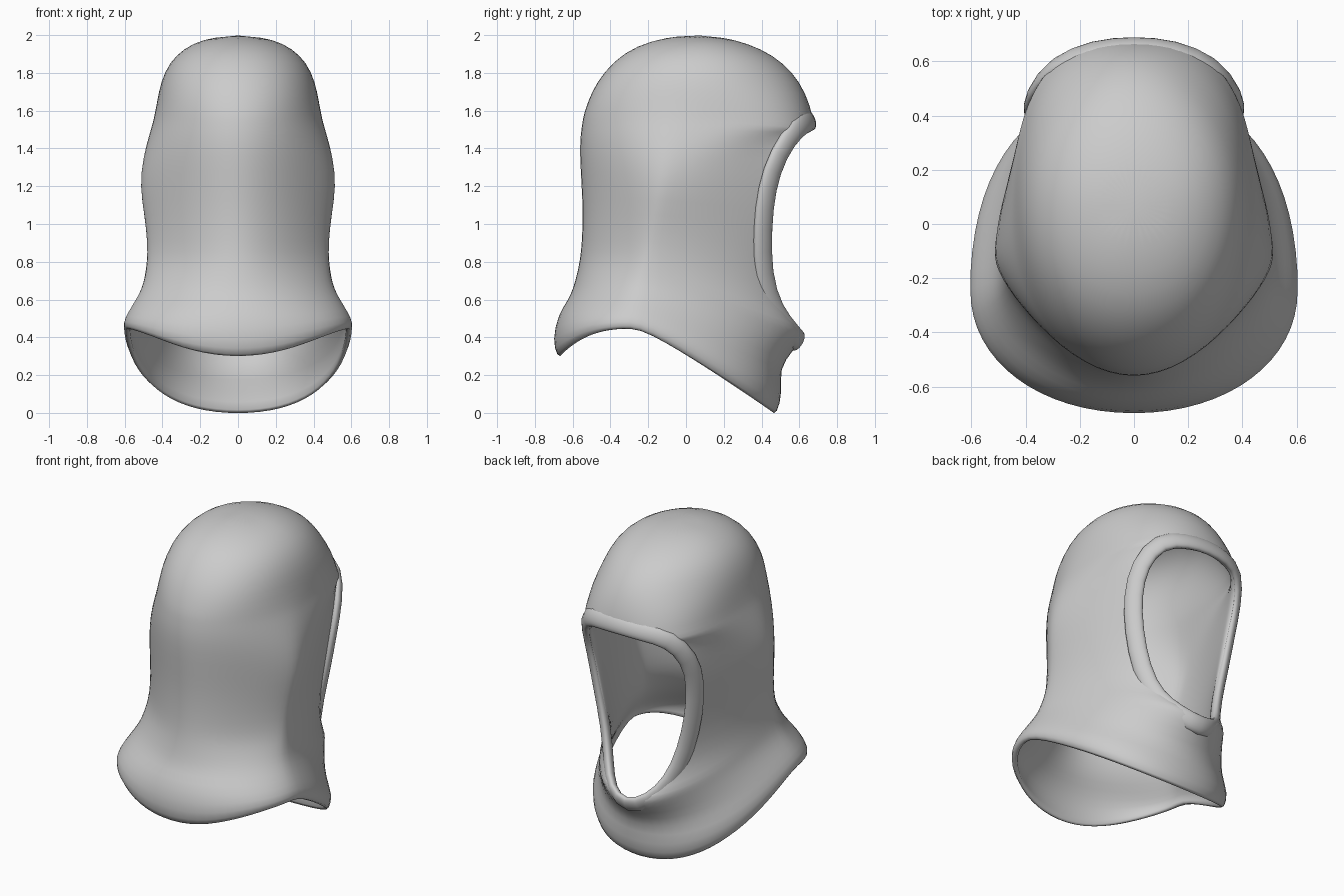
import bpy, bmesh, math
from mathutils import Vector

if "Cube" in bpy.data.objects:
    bpy.data.objects.remove(bpy.data.objects["Cube"])

cloth = bpy.data.materials.new("grey_cloth")
cloth.diffuse_color = (0.6, 0.6, 0.6, 1)
cloth.use_nodes = True
cloth.node_tree.nodes["Principled BSDF"].inputs["Base Color"].default_value = cloth.diffuse_color

# Half rows, hem to crown: front end x, y, z | side half-width, z | back y, z
ROWS = [
    (0, .485, -.012, .60, .44, -.685, .29),
    (0, .515, .11, .615, .48, -.71, .385),
    (0, .495, .23, .585, .54, -.68, .52),
    (0, .57, .33, .54, .61, -.625, .60),
    (0, .635, .405, .51, .67, -.60, .66),
    (.13, .595, .455, .495, .73, -.58, .735),
    (.21, .505, .56, .485, .80, -.565, .81),
    (.265, .45, .74, .48, .90, -.555, .90),
    (.32, .45, .98, .497, 1.05, -.55, 1.05),
    (.345, .47, 1.18, .522, 1.20, -.557, 1.20),
    (.345, .525, 1.35, .505, 1.35, -.567, 1.37),
    (.285, .615, 1.475, .472, 1.47, -.563, 1.47),
    (.15, .672, 1.50, .455, 1.53, -.552, 1.54),
    (0, .685, 1.51, .445, 1.57, -.545, 1.58),
    (0, .66, 1.63, .43, 1.65, -.522, 1.65),
    (0, .605, 1.755, .41, 1.755, -.477, 1.75),
    (0, .515, 1.855, .365, 1.855, -.387, 1.862),
    (0, .40, 1.928, .29, 1.928, -.265, 1.945),
    (0, .25, 1.98, .185, 1.98, -.10, 1.99),
]
NF, NB = 9, 8    # segments from front end to side, and side to back


def bezier(a, b, c, d, t):
    s = 1 - t
    return a * s**3 + b * 3 * s * s * t + c * 3 * s * t * t + d * t**3


def ramp(v, lo, hi):
    return min(1, max(0, (v - lo) / (hi - lo)))


def half_row(ex, ey, ez, w, zs, yb, zb):
    yc = -.25 + max(0, zs - .5) * .18 + max(0, zs - 1.4) * .4
    yc = min(yc, (ey + yb) / 2)
    # roundness of the plan at the front corners, and at the back corners
    k = .64 - .12 * ramp(zs, .48, .65) + .2 * ramp(zs, 1.3, 1.5) - .17 * ramp(zs, 1.6, 1.75)
    flat = ramp(zs, .5, .8) * (1 - ramp(zs, 1.25, 1.65))
    ks, kb = .58 - .38 * flat, .58 - .12 * flat
    m = (ex / .345) ** 2               # straighter cheeks beside the opening
    e, s, b = Vector((ex, ey)), Vector((w, yc)), Vector((0, yb))
    h1 = e + Vector((k * (w - ex), 0)).lerp(Vector((.4 * (w - ex), .3 * (yc - ey))), m)
    h2 = s + Vector((0, (k - .25 * m) * (ey - yc)))
    pts = []
    for i in range(NF):
        p = bezier(e, h1, h2, s, i / NF)
        c = min(1, max(0, (p.y - yc) / (ey - yc)))
        pts.append((p.x, p.y, zs + (ez - zs) * c**1.1))
    for i in range(NB + 1):
        p = bezier(s, s + Vector((0, ks * (yb - yc))), b + Vector((kb * w, 0)), b, i / NB)
        c = (p.y - yc) / (yb - yc)
        pts.append((p.x, p.y, zs + (zb - zs) * c**3))
    return pts


def make_object(name, bm):
    bmesh.ops.recalc_face_normals(bm, faces=bm.faces)
    me = bpy.data.meshes.new(name)
    bm.to_mesh(me)
    bm.free()
    me.materials.append(cloth)
    for p in me.polygons:
        p.use_smooth = True
    ob = bpy.data.objects.new(name, me)
    bpy.context.collection.objects.link(ob)
    return ob


# Hood shell: half lofted, mirrored, then thickened inward
bm = bmesh.new()
grid = [[bm.verts.new(p) for p in half_row(*r)] for r in ROWS]
for lo, hi in zip(grid, grid[1:]):
    for j in range(NF + NB):
        bm.faces.new((lo[j], lo[j + 1], hi[j + 1], hi[j]))
apex = bm.verts.new((0, .07, 2.0))
for j in range(NF + NB):
    bm.faces.new((grid[-1][j], grid[-1][j + 1], apex))
bmesh.ops.duplicate(bm, geom=bm.verts[:] + bm.edges[:] + bm.faces[:])
half = len(bm.verts) // 2
bm.verts.ensure_lookup_table()
for v in bm.verts[half:]:
    v.co.x = -v.co.x
bmesh.ops.remove_doubles(bm, verts=bm.verts, dist=.0005)
hood = make_object("hood_shell", bm)
solid = hood.modifiers.new("thickness", 'SOLIDIFY')
solid.thickness = .035
solid.offset = -1
sub = hood.modifiers.new("smooth", 'SUBSURF')
sub.levels = sub.render_levels = 1

# Rolled rim swept around the face opening
right = [Vector(r[:3]) for r in ROWS[4:14]]
loop = right + [Vector((-p.x, p.y, p.z)) for p in right[-2:0:-1]]
n, sides = len(loop), 10
bm = bmesh.new()
rings = []
for i, p in enumerate(loop):
    t = (loop[(i + 1) % n] - loop[i - 1]).normalized()
    out = p - Vector((0, .9, 1))
    out = (out - t * out.dot(t)).normalized()
    nrm = t.cross(out)
    if nrm.dot(p - Vector((0, 0, 1))) < 0:
        nrm = -nrm
    mid = p + out * .05 - nrm * .008
    rings.append([bm.verts.new(mid + out * .06 * math.cos(a) + nrm * .032 * math.sin(a))
                  for a in (2 * math.pi * k / sides for k in range(sides))])
for i in range(n):
    a, b = rings[i], rings[(i + 1) % n]
    for k in range(sides):
        q = (k + 1) % sides
        bm.faces.new((a[k], a[q], b[q], b[k]))
rim = make_object("face_rim", bm)
sub = rim.modifiers.new("smooth", 'SUBSURF')
sub.levels = sub.render_levels = 1
